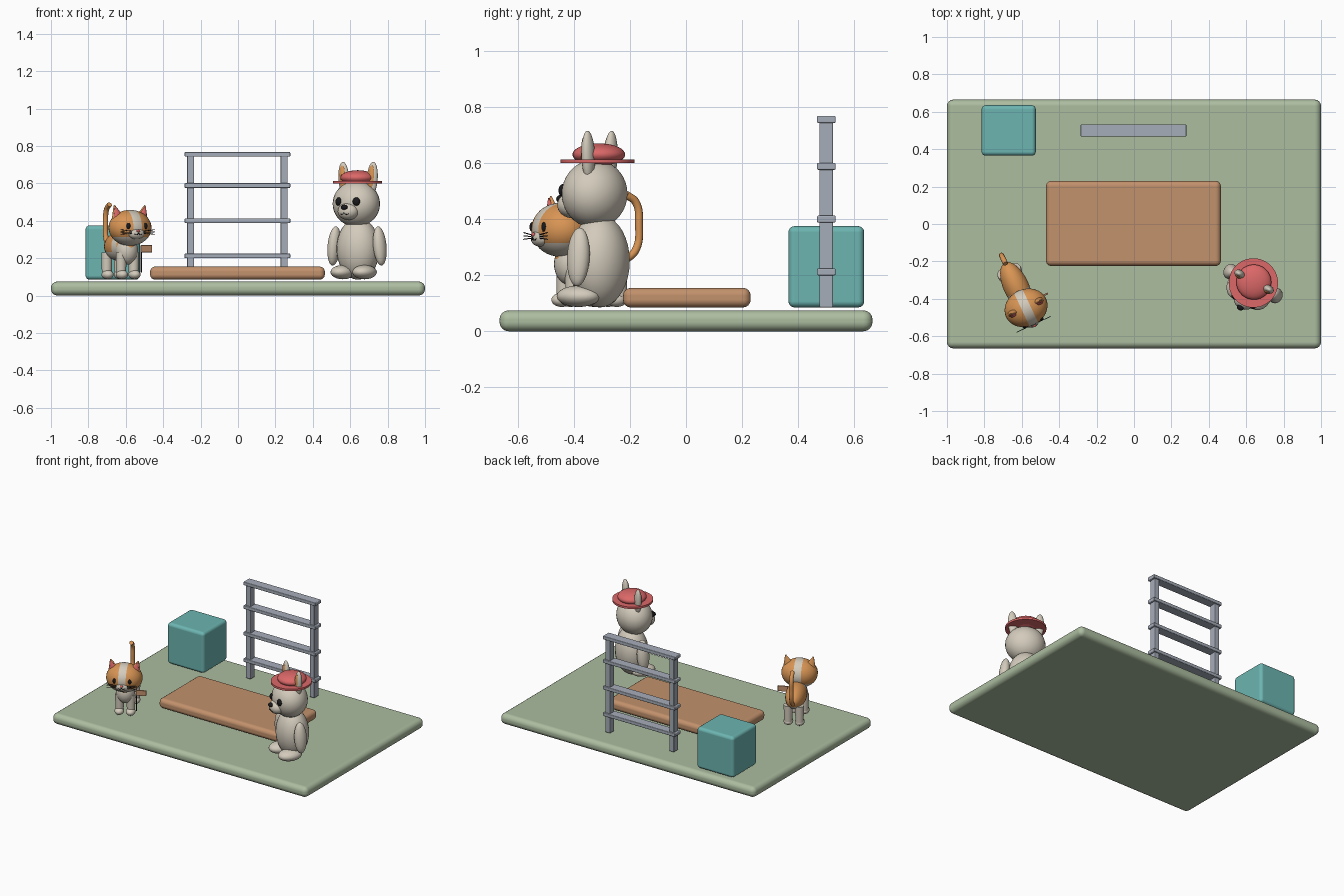
import bpy, bmesh
from math import radians
from mathutils import Matrix, Vector, Euler

if "Cube" in bpy.data.objects:
    bpy.data.objects.remove(bpy.data.objects["Cube"])


def material(name, rgb):
    lin = [((c / 255 + 0.055) / 1.055) ** 2.4 for c in rgb] + [1]
    m = bpy.data.materials.new(name)
    m.use_nodes = True
    m.diffuse_color = lin
    m.node_tree.nodes["Principled BSDF"].inputs["Base Color"].default_value = lin
    return m


GREEN = material("sage green", (172, 189, 160))
WOOD = material("warm brown", (194, 145, 108))
TEAL = material("teal", (108, 181, 177))
GREY = material("steel grey", (166, 173, 185))
CREAM = material("cream", (211, 203, 188))
RED = material("coral red", (220, 104, 104))
ORANGE = material("orange fur", (217, 149, 84))
BLACK = material("black", (26, 26, 29))
WORLD = Matrix.Identity(4)


def finish(name, bm, mats, frame=WORLD, smooth=True):
    me = bpy.data.meshes.new(name)
    bm.to_mesh(me)
    bm.free()
    ob = bpy.data.objects.new(name, me)
    bpy.context.collection.objects.link(ob)
    for m in mats:
        me.materials.append(m)
    for p in me.polygons:
        p.use_smooth = smooth
    ob.matrix_world = frame
    return ob


def place(loc, size, rot=(0, 0, 0)):
    turn = Euler([radians(a) for a in rot]).to_matrix().to_4x4()
    return Matrix.Translation(loc) @ turn @ Matrix.Diagonal((*size, 1))


def box(name, loc, size, mat, bevel, frame=WORLD):
    bm = bmesh.new()
    bmesh.ops.create_cube(bm, size=1, matrix=place(loc, size))
    ob = finish(name, bm, [mat], frame)
    mod = ob.modifiers.new("round", 'BEVEL')
    mod.width, mod.segments = bevel, 4
    mod.harden_normals = True
    return ob


def ball(name, loc, radii, mat, frame, rot=(0, 0, 0)):
    bm = bmesh.new()
    bmesh.ops.create_uvsphere(bm, u_segments=28, v_segments=18, radius=1,
                              matrix=place(loc, radii, rot))
    return finish(name, bm, [mat], frame)


def cone(name, loc, r1, r2, h, mat, frame, rot=(0, 0, 0), flat=1):
    bm = bmesh.new()
    bmesh.ops.create_cone(bm, cap_ends=True, segments=32, radius1=r1, radius2=r2,
                          depth=h, matrix=place(loc, (1, flat, 1), rot))
    ob = finish(name, bm, [mat], frame)
    bpy.context.view_layer.objects.active = ob
    ob.select_set(True)
    bpy.ops.object.shade_smooth_by_angle(angle=radians(40))
    ob.select_set(False)
    return ob


def patched_ball(name, loc, radii, cuts, rule, frame):
    """Ellipsoid cut along planes, then coloured by a rule on the face centre."""
    bm = bmesh.new()
    bmesh.ops.create_uvsphere(bm, u_segments=32, v_segments=20, radius=1,
                              matrix=place((0, 0, 0), radii))
    for axis, d in cuts:
        no = Vector([axis == a for a in "xyz"])
        bmesh.ops.bisect_plane(bm, geom=bm.verts[:] + bm.edges[:] + bm.faces[:],
                               plane_co=no * d, plane_no=no)
    for f in bm.faces:
        f.material_index = int(rule(f.calc_center_median()))
    bmesh.ops.translate(bm, verts=bm.verts, vec=loc)
    return finish(name, bm, [ORANGE, CREAM], frame)


def tube(name, pts, r, mat, frame):
    cu = bpy.data.curves.new(name, 'CURVE')
    cu.dimensions = '3D'
    cu.bevel_depth, cu.bevel_resolution, cu.use_fill_caps = r, 3, True
    sp = cu.splines.new('BEZIER')
    sp.bezier_points.add(len(pts) - 1)
    for bp, p in zip(sp.bezier_points, pts):
        bp.co = p
        bp.handle_left_type = bp.handle_right_type = 'AUTO'
    cu.materials.append(mat)
    ob = bpy.data.objects.new(name, cu)
    bpy.context.collection.objects.link(ob)
    ob.matrix_world = frame


SIDES = (("right", -1), ("left", 1))

# Ground, mat and block
box("ground", (0, 0, 0.0375), (2, 1.33, 0.075), GREEN, 0.034)
box("play_mat", (-0.003, 0.003, 0.12), (0.935, 0.455, 0.07), WOOD, 0.028)
box("block", (-0.67, 0.5, 0.23), (0.29, 0.27, 0.29), TEAL, 0.022)

# Climbing frame
for side, s in SIDES:
    box(side + "_post", (s * 0.25 - 0.003, 0.5, 0.42), (0.037, 0.048, 0.67), GREY, 0.005)
for i, z in enumerate((0.212, 0.4, 0.588, 0.755)):
    box(f"rung_{i + 1}", (-0.003, 0.5, z), (0.565, 0.066, 0.025), GREY, 0.005)

# Standing animal with a hat
D = Matrix.Translation((0.642, -0.308, 0)) @ Matrix.Rotation(radians(-28), 4, 'Z')
ball("body", (0, 0, 0.25), (0.118, 0.105, 0.165), CREAM, D)
ball("head", (0, -0.02, 0.49), (0.13, 0.114, 0.122), CREAM, D)
ball("muzzle", (0, -0.112, 0.45), (0.058, 0.05, 0.046), CREAM, D)
ball("nose", (0, -0.157, 0.472), (0.019, 0.015, 0.014), BLACK, D)
for side, s in SIDES:
    ball(side + "_arm", (s * 0.138, -0.012, 0.265), (0.034, 0.042, 0.105), CREAM, D, (0, s * -6, 0))
    ball(side + "_foot", (s * 0.066, -0.05, 0.125), (0.06, 0.082, 0.038), CREAM, D)
    ball(side + "_eye", (s * 0.052, -0.118, 0.502), (0.021, 0.017, 0.023), BLACK, D)
    ball(side + "_ear", (s * 0.086, 0, 0.625), (0.031, 0.022, 0.09), CREAM, D, (0, s * 4, 0))
    ball(side + "_inner_ear", (s * 0.086, -0.013, 0.63), (0.02, 0.012, 0.066), ORANGE, D, (0, s * 4, 0))
    tube(side + "_smile", [(0, -0.16, 0.445), (s * 0.012, -0.158, 0.434), (s * 0.027, -0.152, 0.438)],
         0.002, BLACK, D)
cone("hat_brim", (0, -0.008, 0.606), 0.132, 0.132, 0.014, RED, D)
ball("hat_crown", (0, -0.003, 0.63), (0.094, 0.094, 0.04), RED, D)

# Cat body, orange on top with a cream belly and shoulder band
C = Matrix.Translation((-0.63, -0.335, 0)) @ Matrix.Rotation(radians(25), 4, 'Z')
patched_ball("cat_body", (0, 0, 0.262), (0.068, 0.142, 0.078),
             [("z", -0.028), ("y", -0.075), ("y", -0.03)],
             lambda c: c.z < -0.028 or -0.075 < c.y < -0.03, C)
ball("cat_chest", (0, -0.085, 0.24), (0.06, 0.058, 0.075), CREAM, C)
for side, s in SIDES:
    for end, y in (("front", -0.092), ("rear", 0.09)):
        cone(f"cat_{end}_{side}_leg", (s * 0.037, y, 0.165), 0.026, 0.029, 0.13, CREAM, C)
        ball(f"cat_{end}_{side}_paw", (s * 0.037, y - 0.01, 0.112), (0.031, 0.038, 0.025), CREAM, C)
tube("cat_tail", [(0, 0.125, 0.25), (0, 0.172, 0.29), (0, 0.185, 0.38),
                  (0, 0.172, 0.46), (0, 0.135, 0.487)], 0.014, ORANGE, C)

# Cat head with a cream stripe and chin
patched_ball("cat_head", (0, -0.125, 0.362), (0.118, 0.1, 0.096),
             [("x", -0.025), ("x", 0.025), ("z", -0.048)],
             lambda c: abs(c.x) < 0.025 or c.z < -0.048, C)
ball("cat_muzzle", (0, -0.205, 0.332), (0.048, 0.028, 0.03), CREAM, C)
ball("cat_nose", (0, -0.231, 0.345), (0.01, 0.007, 0.007), RED, C)
for side, s in SIDES:
    cone(f"cat_{side}_ear", (s * 0.08, -0.12, 0.446), 0.037, 0.004, 0.075, ORANGE, C, (0, s * 16, 0), 0.6)
    cone(f"cat_{side}_inner_ear", (s * 0.08, -0.129, 0.445), 0.028, 0.003, 0.062, RED, C,
         (0, s * 16, 0), 0.6)
    ball(f"cat_{side}_eye", (s * 0.05, -0.213, 0.372), (0.011, 0.008, 0.017), BLACK, C)
    tube(f"cat_{side}_mouth", [(0, -0.234, 0.334), (s * 0.01, -0.233, 0.325), (s * 0.022, -0.228, 0.33)],
         0.002, BLACK, C)
    for i, rise in enumerate((-0.012, 0, 0.012)):
        tube(f"cat_{side}_whisker_{i + 1}", [(s * 0.035, -0.222, 0.338 + rise / 2),
                                             (s * 0.1, -0.222, 0.34 + rise)], 0.0018, BLACK, C)

# Small plate on a stick beside the cat
cone("stick", (0.076, -0.104, 0.195), 0.004, 0.004, 0.145, BLACK, C)
box("small_plate", (0.106, -0.104, 0.25), (0.066, 0.009, 0.038), WOOD, 0.002, C)
